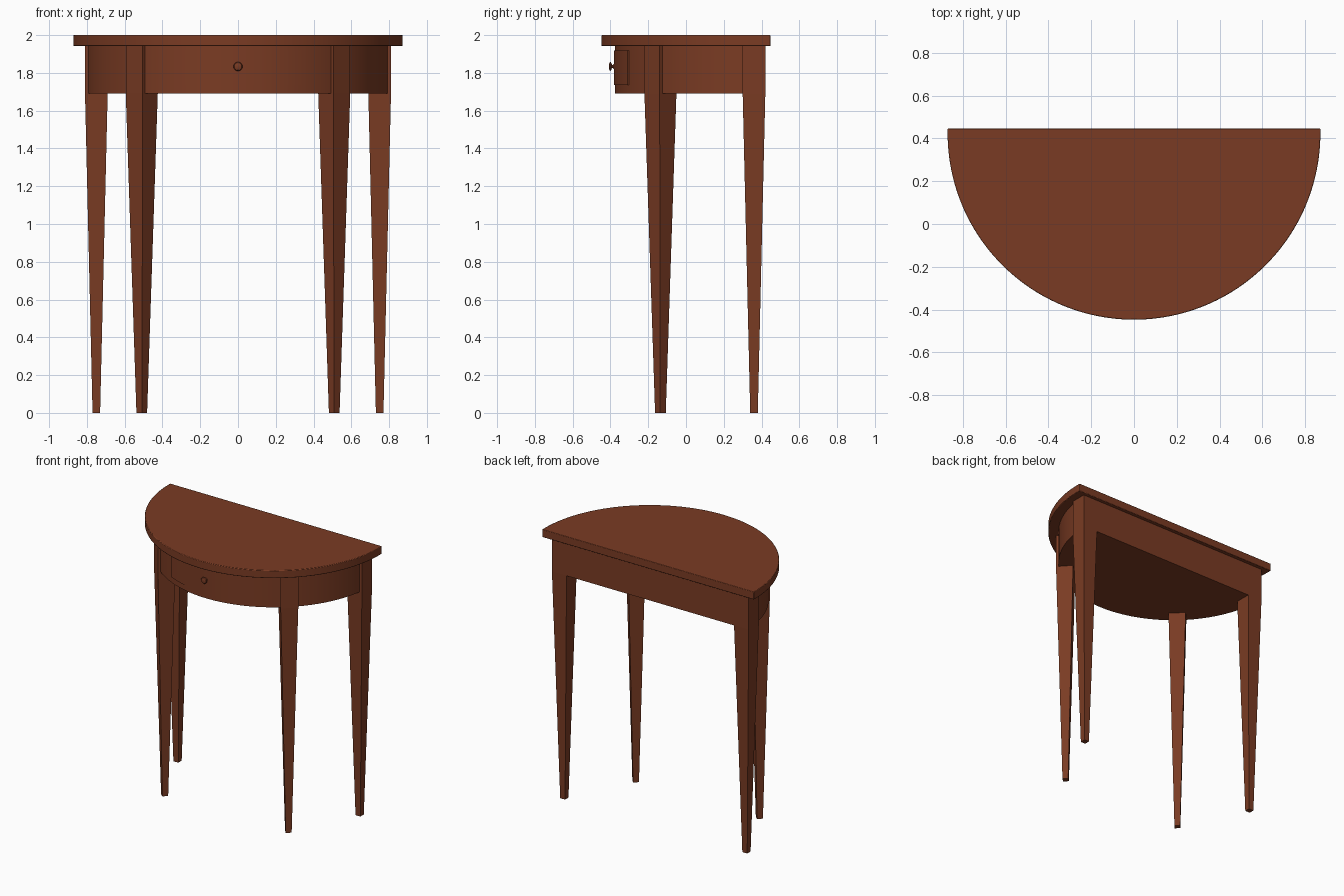
import bpy, bmesh, math
from mathutils import Matrix, Vector

if "Cube" in bpy.data.objects:
    bpy.data.objects.remove(bpy.data.objects["Cube"])

CY = 0.4245          # centre of the half-round arcs
wood = bpy.data.materials.new("red brown wood")
wood.diffuse_color = (0.195, 0.044, 0.017, 1)
wood.use_nodes = True
wood.node_tree.nodes["Principled BSDF"].inputs["Base Color"].default_value = wood.diffuse_color


def finish(name, bm, smooth=True):
    bmesh.ops.recalc_face_normals(bm, faces=bm.faces)
    me = bpy.data.meshes.new(name)
    bm.to_mesh(me)
    bm.free()
    me.materials.append(wood)
    ob = bpy.data.objects.new(name, me)
    bpy.context.collection.objects.link(ob)
    if smooth:
        bpy.ops.object.select_all(action='DESELECT')
        ob.select_set(True)
        bpy.context.view_layer.objects.active = ob
        bpy.ops.object.shade_smooth_by_angle(angle=math.radians(30))
    return ob


def arc(r, half_angle, n):
    """Points on an arc facing the front, left to right."""
    return [(r * math.sin(a), CY - r * math.cos(a))
            for a in (half_angle * (2 * i / n - 1) for i in range(n + 1))]


def slab(name, outline, z0, z1):
    bm = bmesh.new()
    face = bm.faces.new([bm.verts.new((x, y, z0)) for x, y in outline])
    ext = bmesh.ops.extrude_face_region(bm, geom=[face])
    verts = [g for g in ext["geom"] if isinstance(g, bmesh.types.BMVert)]
    bmesh.ops.translate(bm, verts=verts, vec=(0, 0, z1 - z0))
    return finish(name, bm)


# half-round top with short straight ends and softened edges
R = 0.872
top = slab("table_top", arc(R, math.pi / 2, 96) + [(R, 0.4475), (-R, 0.4475)], 1.942, 2.0)
bev = top.modifiers.new("soft edge", 'BEVEL')
bev.width = 0.004
bev.segments = 2
bev.limit_method = 'ANGLE'

# solid half-round apron, flush with the back legs
a = math.acos((CY - 0.42) / 0.80)
slab("apron", arc(0.80, a, 96), 1.692, 1.945)

# curved drawer front standing slightly proud of the apron
h = math.asin(0.335 / 0.805)
slab("drawer_front", arc(0.806, h, 32) + arc(0.78, h, 32)[::-1], 1.735, 1.918)


# square legs: straight at the apron, tapered below
def leg(name, x, y, turn):
    bm = bmesh.new()
    rings = []
    for z, s in ((0, 0.02), (1.692, 0.06), (1.945, 0.06)):
        rings.append([bm.verts.new((sx * s, sy * s, z))
                      for sx, sy in ((-1, -1), (1, -1), (1, 1), (-1, 1))])
    for lo, hi in zip(rings, rings[1:]):
        for i in range(4):
            j = (i + 1) % 4
            bm.faces.new((lo[i], lo[j], hi[j], hi[i]))
    bm.faces.new(rings[0][::-1])
    bm.faces.new(rings[-1])
    bm.transform(Matrix.Translation((x, y, 0)) @ Matrix.Rotation(turn, 4, 'Z'))
    finish(name, bm, smooth=False)


FA = math.radians(42.3)   # front legs sit on the arc and face outwards
for side, label in ((-1, "left"), (1, "right")):
    leg("back_leg_" + label, side * 0.75, 0.36, 0)
    leg("front_leg_" + label, side * 0.757 * math.sin(FA),
        CY - 0.757 * math.cos(FA), side * FA)

# turned drawer knob
bm = bmesh.new()
profile = [(0, -0.37), (0.016, -0.37), (0.014, -0.383), (0.009, -0.387), (0.009, -0.392),
           (0.020, -0.396), (0.024, -0.400), (0.020, -0.405), (0.010, -0.408), (0, -0.4085)]
vs = [bm.verts.new((r, y, 1.834)) for r, y in profile]
es = [bm.edges.new(p) for p in zip(vs, vs[1:])]
bmesh.ops.spin(bm, geom=vs + es, cent=Vector((0, 0, 1.834)), axis=(0, 1, 0),
               angle=2 * math.pi, steps=24)
bmesh.ops.remove_doubles(bm, verts=bm.verts, dist=0.0002)
finish("drawer_knob", bm)
